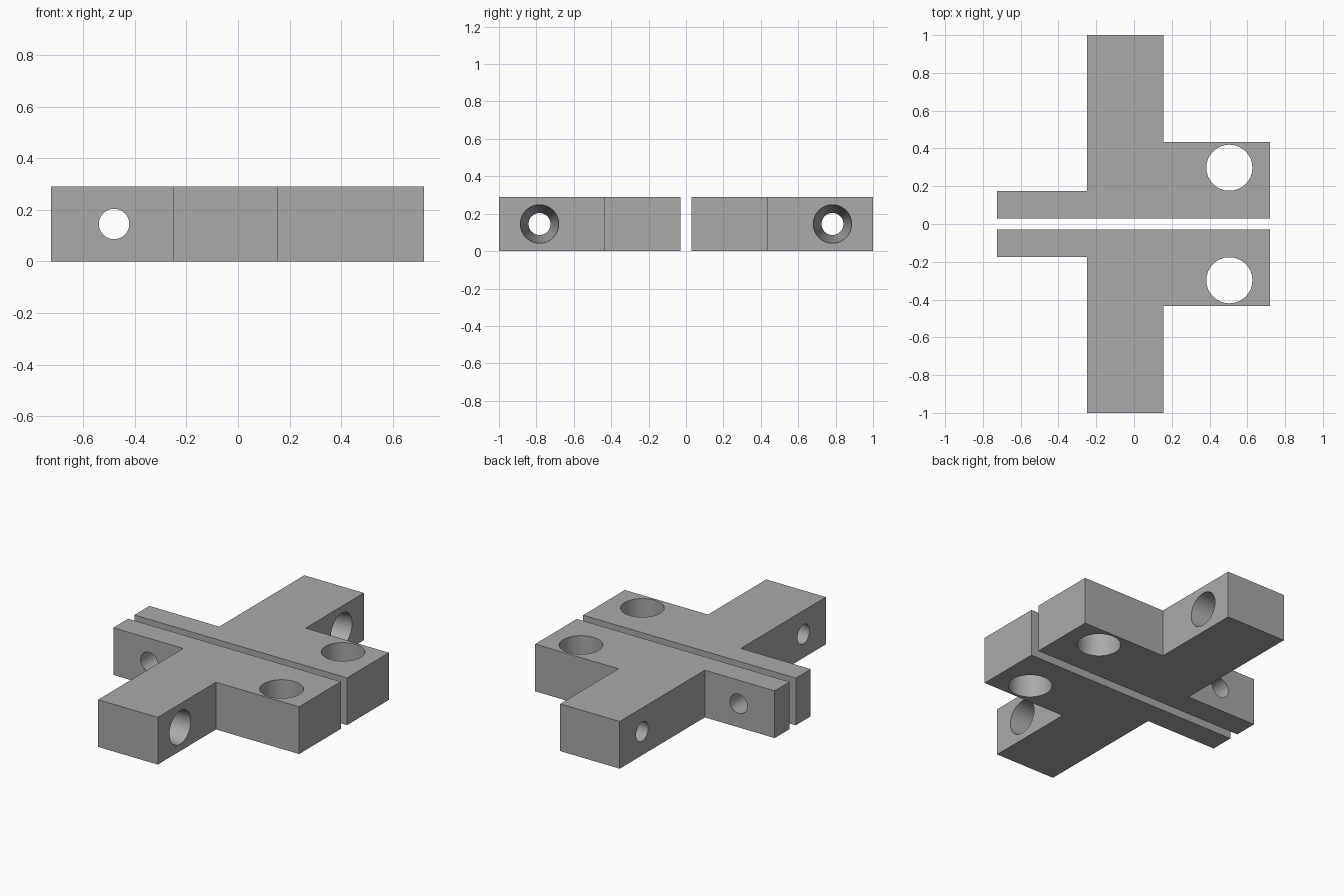
import bpy
import bmesh
import math
from mathutils import Vector

HEIGHT = 0.29
MID = HEIGHT / 2

cube = bpy.data.objects.get("Cube")
if cube:
    bpy.data.objects.remove(cube, do_unlink=True)

grey = bpy.data.materials.new("plain_grey")
grey.use_nodes = True
grey.diffuse_color = (0.4, 0.4, 0.4, 1)
grey.node_tree.nodes["Principled BSDF"].inputs["Base Color"].default_value = (0.4, 0.4, 0.4, 1)


def link_mesh(name, bm):
    bmesh.ops.recalc_face_normals(bm, faces=bm.faces)
    mesh = bpy.data.meshes.new(name)
    bm.to_mesh(mesh)
    bm.free()
    mesh.materials.append(grey)
    obj = bpy.data.objects.new(name, mesh)
    bpy.context.collection.objects.link(obj)
    return obj


def block(name, outline):
    """Extrude a flat outline to the full height."""
    bm = bmesh.new()
    face = bm.faces.new([bm.verts.new((x, y, 0)) for x, y in outline])
    top = bmesh.ops.extrude_face_region(bm, geom=[face])["geom"]
    verts = [v for v in top if isinstance(v, bmesh.types.BMVert)]
    bmesh.ops.translate(bm, verts=verts, vec=(0, 0, HEIGHT))
    return link_mesh(name, bm)


def drill(body, start, end, r_start, r_end, sides=32):
    """Cut a straight or tapered hole between two points."""
    start, end = Vector(start), Vector(end)
    axis = end - start
    extra = 0.1  # run past both faces, keeping the taper
    slope = (r_end - r_start) * extra
    bm = bmesh.new()
    bmesh.ops.create_cone(bm, cap_ends=True, segments=sides,
                          radius1=r_start - slope, radius2=r_end + slope,
                          depth=axis.length * (1 + 2 * extra))
    turn = axis.to_track_quat("Z", "Y").to_matrix().to_4x4()
    bmesh.ops.transform(bm, matrix=turn, verts=bm.verts)
    bmesh.ops.translate(bm, verts=bm.verts, vec=(start + end) / 2)
    cutter = link_mesh("hole_cutter", bm)
    cutter.hide_render = True

    mod = body.modifiers.new("hole", "BOOLEAN")
    mod.operation = "DIFFERENCE"
    mod.solver = "EXACT"
    mod.object = cutter
    bpy.context.view_layer.objects.active = body
    bpy.ops.object.modifier_apply(modifier=mod.name)
    bpy.data.objects.remove(cutter, do_unlink=True)


# Two mirrored bracket halves with a narrow gap between them
for name, s in (("front_bracket", -1), ("back_bracket", 1)):
    outline = [(-0.725, 0.03), (0.72, 0.03), (0.72, 0.435), (0.155, 0.435),
               (0.155, 1), (-0.25, 1), (-0.25, 0.175), (-0.725, 0.175)]
    body = block(name, [(x, s * y) for x, y in outline])

    # Large upright hole in the wide lug
    drill(body, (0.505, s * 0.298, 0), (0.505, s * 0.298, HEIGHT), 0.122, 0.122)
    # Tapered hole across the long arm
    drill(body, (0.155, s * 0.783, MID), (-0.25, s * 0.783, MID), 0.103, 0.059)
    # Small bolt hole through the thin tab
    drill(body, (-0.48, s * 0.03, MID), (-0.48, s * 0.175, MID), 0.059, 0.059)

    bpy.ops.object.select_all(action="DESELECT")
    body.select_set(True)
    bpy.context.view_layer.objects.active = body
    bpy.ops.object.shade_smooth_by_angle(angle=math.radians(30))
